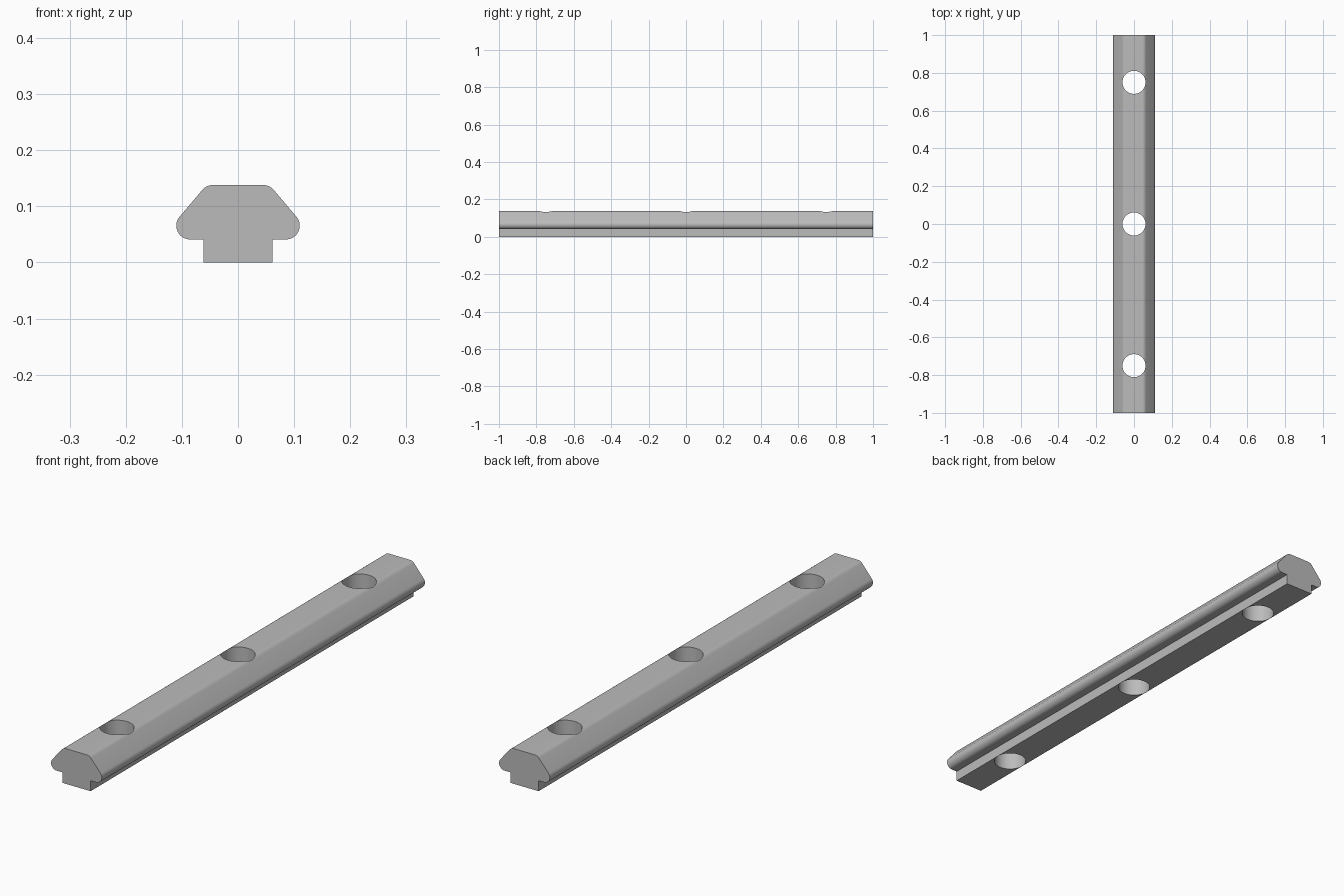
import bpy, bmesh, math

if "Cube" in bpy.data.objects:
    bpy.data.objects.remove(bpy.data.objects["Cube"], do_unlink=True)

LENGTH = 2.0
HEIGHT = 0.138
STEM_HALF = 0.0615
FLANGE_Z = 0.041
FILLET = 0.0245
SLOPE_NORMAL = 40.5      # direction the sloped shoulders face, in degrees
HOLE_RADIUS = 0.061
HOLE_SPACING = 0.75

# Single metal colour
metal = bpy.data.materials.new("grey metal")
metal.use_nodes = True
colour = (0.5, 0.5, 0.5, 1)
metal.diffuse_color = colour
metal.node_tree.nodes["Principled BSDF"].inputs["Base Color"].default_value = colour


def arc(cx, cz, start, end, steps):
    angles = [math.radians(start + (end - start) * i / steps) for i in range(steps + 1)]
    return [(cx + FILLET * math.cos(a), cz + FILLET * math.sin(a)) for a in angles]


def link(name, bm):
    mesh = bpy.data.meshes.new(name)
    bmesh.ops.recalc_face_normals(bm, faces=bm.faces)
    bm.to_mesh(mesh)
    bm.free()
    mesh.materials.append(metal)
    obj = bpy.data.objects.new(name, mesh)
    bpy.context.collection.objects.link(obj)
    return obj


# Half profile: stem, rounded flange, sloped shoulder, rounded top corner
half = [(STEM_HALF, 0), (STEM_HALF, FLANGE_Z)]
half += arc(0.0855, FLANGE_Z + FILLET, -90, SLOPE_NORMAL, 14)
half += arc(0.0449, HEIGHT - FILLET, SLOPE_NORMAL, 90, 6)
profile = half + [(-x, z) for x, z in reversed(half)]

# Bar extruded along y
bm = bmesh.new()
end_face = bm.faces.new([bm.verts.new((x, -LENGTH / 2, z)) for x, z in profile])
result = bmesh.ops.extrude_face_region(bm, geom=[end_face], use_keep_orig=True)
moved = [v for v in result["geom"] if isinstance(v, bmesh.types.BMVert)]
bmesh.ops.translate(bm, verts=moved, vec=(0, LENGTH, 0))
bar = link("slotted_bar", bm)

# Three through holes
bm = bmesh.new()
for i in (-1, 0, 1):
    cyl = bmesh.ops.create_cone(bm, cap_ends=True, segments=48, depth=0.4,
                                radius1=HOLE_RADIUS, radius2=HOLE_RADIUS)
    bmesh.ops.translate(bm, verts=cyl["verts"], vec=(0, i * HOLE_SPACING, HEIGHT / 2))
cutter = link("hole_cutter", bm)
cutter.hide_render = True

cut = bar.modifiers.new("holes", 'BOOLEAN')
cut.operation = 'DIFFERENCE'
cut.solver = 'EXACT'
cut.object = cutter

bpy.ops.object.select_all(action='DESELECT')
bpy.context.view_layer.objects.active = bar
bar.select_set(True)
bpy.ops.object.modifier_apply(modifier=cut.name)
bpy.data.objects.remove(cutter, do_unlink=True)

# Smooth fillets and bores, crisp stem and rims
bpy.ops.object.shade_smooth_by_angle(angle=math.radians(25))
